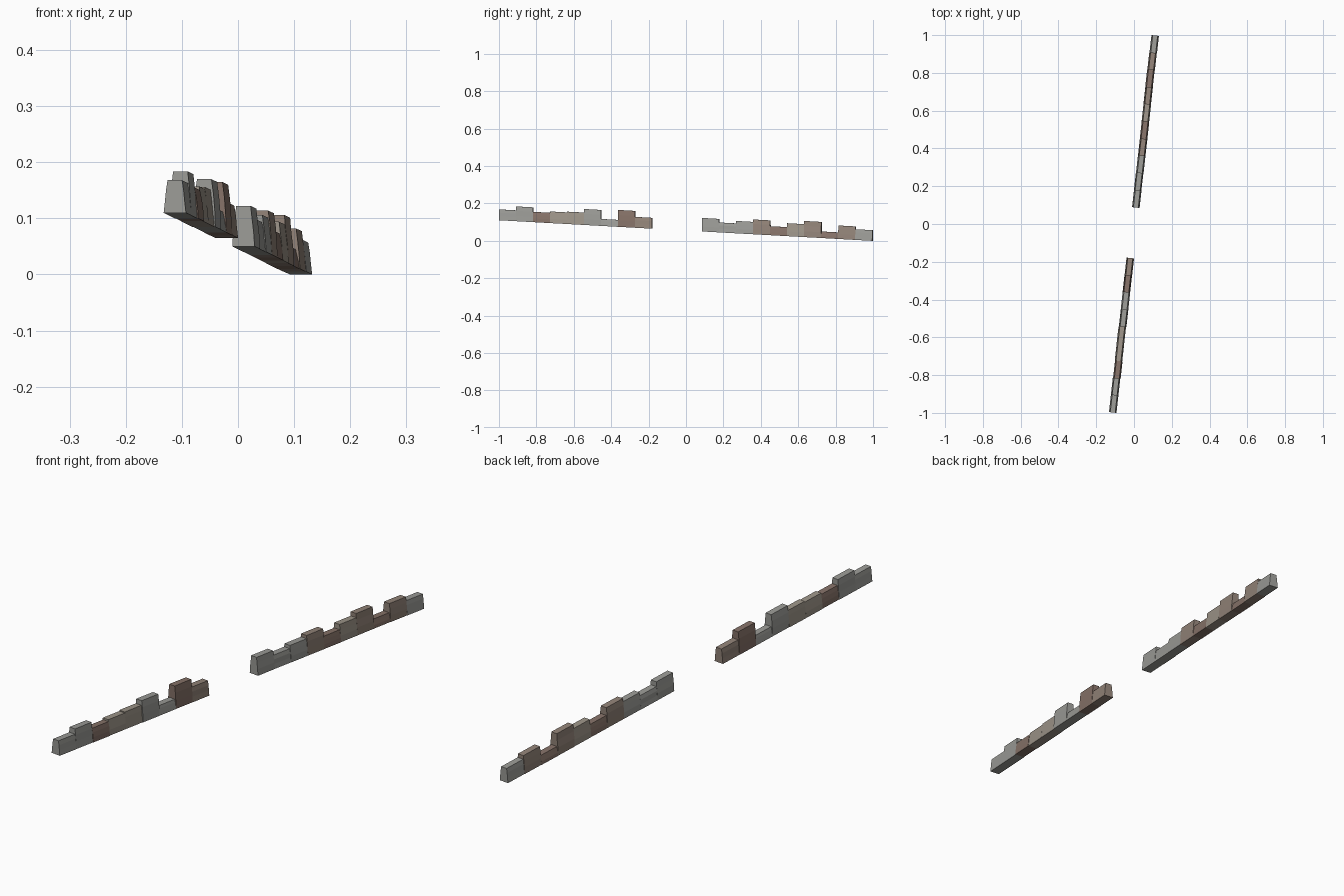
import bpy, bmesh, random
from mathutils import Vector

if "Cube" in bpy.data.objects:
    bpy.data.objects.remove(bpy.data.objects["Cube"])

random.seed(4)

# Stone colours
COLOURS = {
    "g": ("grey_stone", (0.33, 0.33, 0.31, 1)),
    "t": ("tan_stone", (0.34, 0.30, 0.25, 1)),
    "b": ("brown_stone", (0.29, 0.23, 0.19, 1)),
    "r": ("red_brown_stone", (0.24, 0.17, 0.14, 1)),
}
MATS = {}
for key, (name, col) in COLOURS.items():
    MATS[key] = bpy.data.materials.new(name)
    MATS[key].diffuse_color = col

# Wall line: straight, sloping down towards the back
START, END = Vector((-0.112, -0.998, 0.11)), Vector((0.111, 0.998, 0.0))
SIDE = Vector((END.y - START.y, START.x - END.x, 0)).normalized()
BASE_HALF, TOP_HALF = 0.0200, 0.0130


def on_line(y):
    return START.lerp(END, (y - START.y) / (END.y - START.y))


def ring(bm, y, half, z, shift):
    """One row of left/right points across the wall."""
    c = on_line(y)
    return [bm.verts.new(c + SIDE * (s * half + shift) + Vector((0, 0, z))) for s in (-1, 1)]


def wall_block(name, y0, y1, height, mat):
    """Tapered block with three stone courses, slightly uneven."""
    bm = bmesh.new()
    shift = random.uniform(-0.0012, 0.0012)
    levels = []
    for f in (0, 0.36, 0.7, 1):
        half = BASE_HALF + (TOP_HALF - BASE_HALF) * f
        if 0 < f < 1:
            half += random.uniform(0.0, 0.0016)
        levels.append((half, height * f))
    rows = [(ring(bm, y0, h, z, shift), ring(bm, y1, h, z, shift)) for h, z in levels]
    loops = [[a[0], a[1], b[1], b[0]] for a, b in rows]
    bm.faces.new(loops[0][::-1])
    bm.faces.new(loops[-1])
    for lo, hi in zip(loops, loops[1:]):
        for i in range(4):
            j = (i + 1) % 4
            bm.faces.new((lo[i], lo[j], hi[j], hi[i]))
    bmesh.ops.recalc_face_normals(bm, faces=bm.faces)
    mesh = bpy.data.meshes.new(name)
    bm.to_mesh(mesh)
    bm.free()
    mesh.materials.append(MATS[mat])
    obj = bpy.data.objects.new(name, mesh)
    bpy.context.collection.objects.link(obj)


def wall_run(name, y0, y1, heights, mats):
    """Row of equal-length blocks with a broken skyline."""
    step = (y1 - y0) / len(heights)
    for i, (h, m) in enumerate(zip(heights, mats)):
        wall_block(f"{name}_block_{i + 1}", y0 + i * step, y0 + (i + 1) * step, h, m)


# Front and back wall runs, with the gap between them
wall_run("front_wall", -0.998, -0.180,
         [0.058, 0.079, 0.055, 0.062, 0.066, 0.085, 0.037, 0.090, 0.058], "ggrttggrb")
wall_run("back_wall", 0.087, 0.998,
         [0.072, 0.053, 0.066, 0.079, 0.048, 0.069, 0.086, 0.035, 0.072, 0.057], "gggbrtbrbg")

for m in bpy.data.materials:
    if m.users and not m.is_grease_pencil:
        m.use_nodes = True
        m.node_tree.nodes["Principled BSDF"].inputs["Base Color"].default_value = m.diffuse_color
